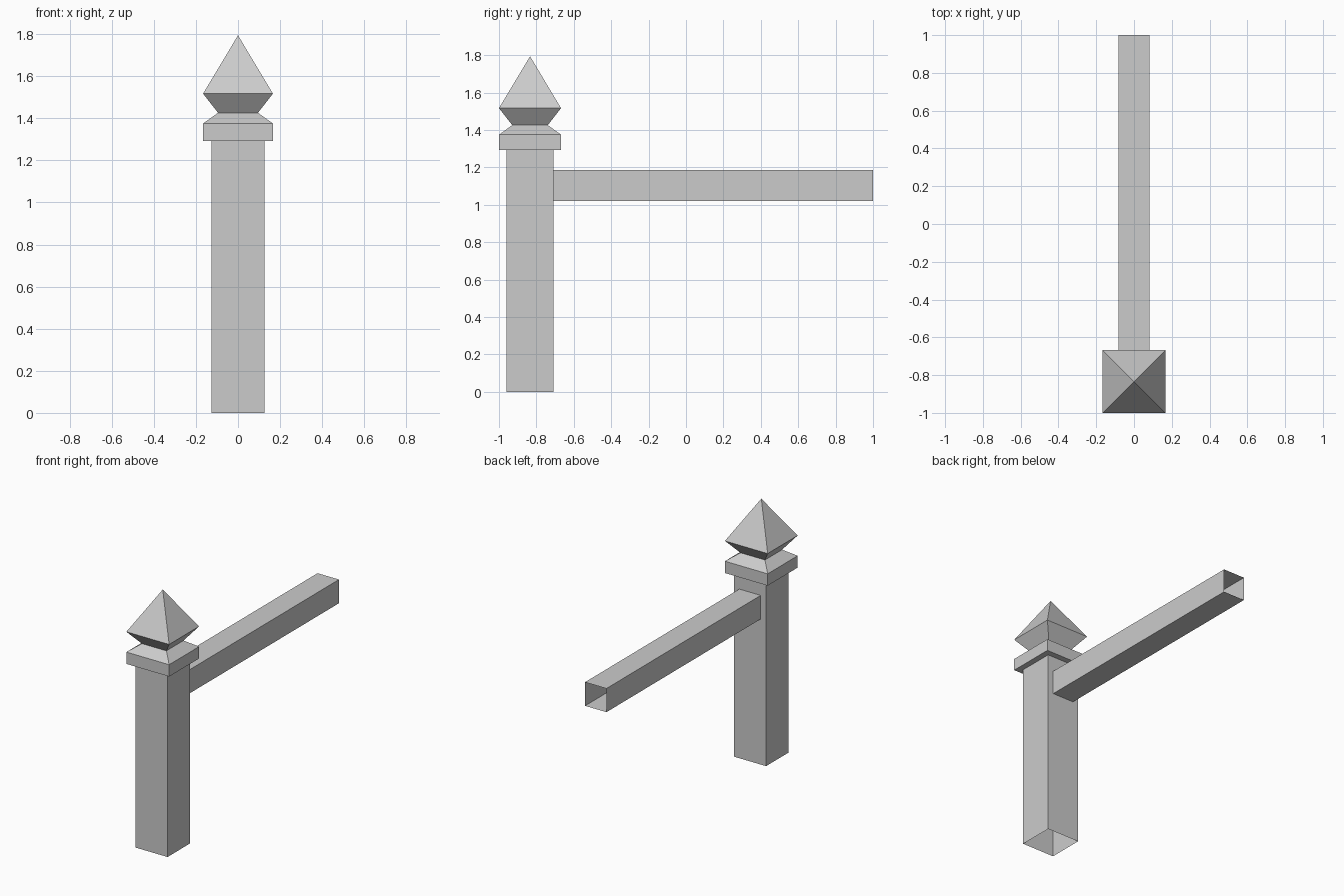
import bpy
import bmesh
from mathutils import Matrix, Vector

cube = bpy.data.objects.get("Cube")
if cube:
    bpy.data.objects.remove(cube, do_unlink=True)

grey = bpy.data.materials.new("plain_grey")
grey.use_nodes = True
colour = (0.6, 0.6, 0.6, 1)
grey.diffuse_color = colour
grey.node_tree.nodes["Principled BSDF"].inputs["Base Color"].default_value = colour


def square_tower(name, profile, matrix, apex=None):
    """Stack square rings of (half width, height); ends stay open unless an apex is given."""
    bm = bmesh.new()
    corners = [(-1, -1), (1, -1), (1, 1), (-1, 1)]
    rings = [[bm.verts.new((x * r, y * r, z)) for x, y in corners] for r, z in profile]
    for low, high in zip(rings, rings[1:]):
        for i in range(4):
            j = (i + 1) % 4
            bm.faces.new((low[i], low[j], high[j], high[i]))
    if apex is not None:
        tip = bm.verts.new((0, 0, apex))
        for i in range(4):
            bm.faces.new((rings[-1][i], rings[-1][(i + 1) % 4], tip))
    bm.transform(matrix)
    mesh = bpy.data.meshes.new(name)
    bm.to_mesh(mesh)
    bm.free()
    mesh.materials.append(grey)
    obj = bpy.data.objects.new(name, mesh)
    bpy.context.collection.objects.link(obj)
    return obj


POST_Y, POST, CAP = -0.834, 0.125, 0.166
at_post = Matrix.Translation((0, POST_Y, 0))

# Hollow post, open at the bottom
square_tower("post", [(POST, 0), (POST, 1.292)], at_post)

# Collar, waist and pointed finial
square_tower("post_cap",
             [(POST, 1.292), (CAP, 1.292), (CAP, 1.375), (0.095, 1.426), (CAP, 1.517)],
             at_post, apex=1.794)

# Hollow rail running back from the post, open at the far end
RAIL = 0.083
start = POST_Y + POST
along_y = Matrix.Translation(Vector((0, start, 1.103))) @ Matrix.Rotation(-1.5707963, 4, "X")
square_tower("rail", [(RAIL, 0), (RAIL, 1 - start)], along_y)
